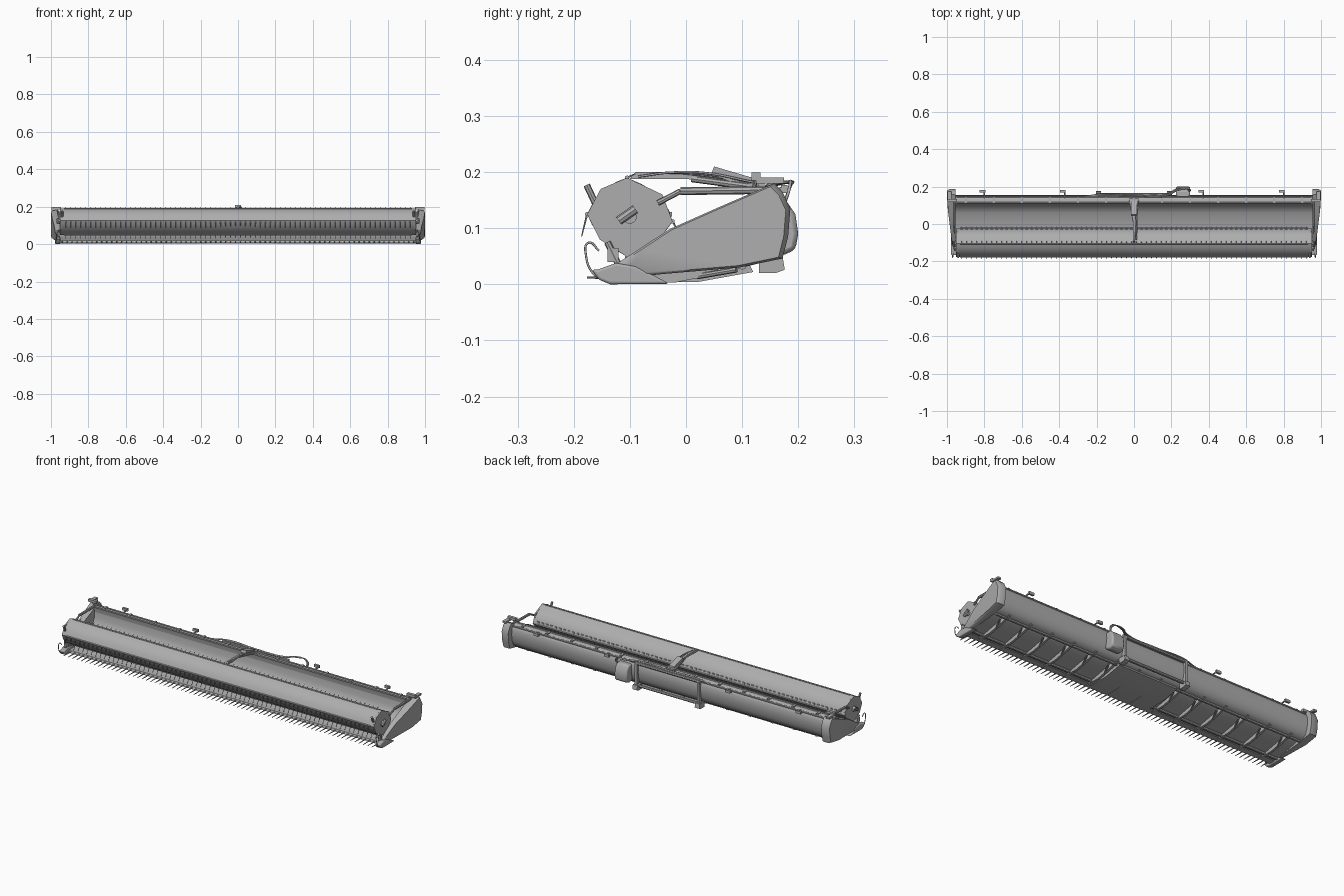
import bpy, bmesh, math
from mathutils import Vector, Matrix

cube = bpy.data.objects.get("Cube")
if cube:
    bpy.data.objects.remove(cube, do_unlink=True)

grey = bpy.data.materials.new("painted grey metal")
grey.use_nodes = True
grey.diffuse_color = (0.42, 0.42, 0.42, 1)
grey.node_tree.nodes["Principled BSDF"].inputs["Base Color"].default_value = (0.42, 0.42, 0.42, 1)


def finish(name, bm, angle=35):
    bmesh.ops.recalc_face_normals(bm, faces=bm.faces)
    mesh = bpy.data.meshes.new(name)
    bm.to_mesh(mesh)
    bm.free()
    mesh.materials.append(grey)
    mesh.shade_smooth()
    mesh.set_sharp_from_angle(angle=math.radians(angle))
    obj = bpy.data.objects.new(name, mesh)
    bpy.context.collection.objects.link(obj)
    return obj


def add_prism(bm, profile, x0, x1):
    a = [bm.verts.new((x0, y, z)) for y, z in profile]
    b = [bm.verts.new((x1, y, z)) for y, z in profile]
    bm.faces.new(a)
    bm.faces.new(b)
    for i in range(len(a)):
        j = (i + 1) % len(a)
        bm.faces.new((a[i], a[j], b[j], b[i]))


def add_rod(bm, p, q, r, r2=None, sides=8):
    p, q = Vector(p), Vector(q)
    d = q - p
    m = Matrix.Translation((p + q) / 2) @ d.to_track_quat('Z', 'Y').to_matrix().to_4x4()
    bmesh.ops.create_cone(bm, cap_ends=True, segments=sides, radius1=r,
                          radius2=r if r2 is None else r2, depth=d.length, matrix=m)


def add_box(bm, centre, size):
    m = Matrix.Translation(centre) @ Matrix.Diagonal((*size, 1))
    bmesh.ops.create_cube(bm, size=1, matrix=m)


def prism(name, profile, x0, x1, angle=35):
    bm = bmesh.new()
    add_prism(bm, profile, x0, x1)
    return finish(name, bm, angle)


def rods(name, segments, r, r2=None, sides=8):
    bm = bmesh.new()
    for p, q in segments:
        add_rod(bm, p, q, r, r2, sides)
    return finish(name, bm)


def hose(name, points, r):
    # Round hose following a smooth path
    curve = bpy.data.curves.new(name, 'CURVE')
    curve.dimensions = '3D'
    curve.bevel_depth = r
    curve.bevel_resolution = 2
    curve.use_fill_caps = True
    s = curve.splines.new('BEZIER')
    s.bezier_points.add(len(points) - 1)
    for bp, p in zip(s.bezier_points, points):
        bp.co = p
        bp.handle_left_type = bp.handle_right_type = 'AUTO'
    curve.resolution_u = 6
    curve.materials.append(grey)
    obj = bpy.data.objects.new(name, curve)
    bpy.context.collection.objects.link(obj)
    return obj


def steps(start, end, count):
    return [start + (end - start) * i / (count - 1) for i in range(count)]


# Reel: four bowed panels meeting at the tine bars
corners = [(-.105, .19), (-.024, .112), (-.105, .049), (-.176, .125)]
bulges = [(-.042, .16), (-.052, .074), (-.154, .08), (-.152, .17)]
reel = []
for i, c in enumerate(corners):
    n, b = corners[(i + 1) % 4], bulges[i]
    for t in steps(0, .8, 5):
        pull = [1.4 * b[k] - .2 * (c[k] + n[k]) for k in (0, 1)]
        reel.append(tuple((1 - t) ** 2 * c[k] + 2 * t * (1 - t) * pull[k] + t * t * n[k] for k in (0, 1)))
prism("reel_panels", reel, -.945, .945)
rods("reel_tine_bars", [((-.93, y, z), (.93, y, z)) for y, z in corners], .004)

# Tines along each bar
tips = [(-.09, .197), (-.014, .094), (-.118, .028), (-.186, .085)]
tines = []
for (y, z), (ty, tz) in zip(corners, tips):
    tines += [((x, y, z), (x, ty, tz)) for x in steps(-.92, .92, 70)]
rods("reel_tines", tines, .0022, .001, 5)

# Clips that hold the tines on the rear bar
bm = bmesh.new()
for x in steps(-.92, .92, 70):
    add_box(bm, (x, -.031, .125), (.014, .012, .008))
finish("reel_clips", bm)

# Reel end plates with hub
for side, tag in ((-1, "right"), (1, "left")):
    outline = []
    for c, b in zip(corners, bulges):
        outline += [c, b]
    prism(tag + "_reel_end_plate", outline, side * .945, side * .952, 20)
    bm = bmesh.new()
    add_rod(bm, (side * .945, -.1, .12), (side * .962, -.1, .12), .012, sides=16)
    add_rod(bm, (side * .962, -.12, .113), (side * .962, -.09, .134), .008)
    finish(tag + "_reel_hub", bm)

# Draper deck and curved inner wall as one bent sheet
deck = [(-.115, .014), (-.06, .022), (0, .034), (.06, .046), (.095, .07), (.112, .11), (.115, .166)]
sheet = deck + [(y + .006, z - .005) for y, z in reversed(deck)]
prism("draper_deck", sheet, -.955, .955, 50)

# Rounded rear wall with its top beam
back = [(.108, .168), (.132, .17), (.146, .162), (.153, .145), (.155, .115), (.15, .08),
        (.138, .052), (.115, .036), (.09, .035), (.11, .06), (.118, .12)]
prism("rear_wall", back, -.955, .955, 40)
rods("rear_top_pipes", [((-.95, .112, .169), (.95, .112, .169)),
                        ((-.95, .146, .163), (.95, .146, .163))], .005)

# Knife bar and long guard fingers
prism("knife_bar", [(-.12, .006), (-.114, .018), (-.09, .02), (-.085, .006)], -.955, .955)
rods("knife_guards", [((x, -.105, .012), (x, -.176, .012)) for x in steps(-.94, .94, 72)], .0045, .0015, 6)

# Under-frame arms and cross tubes
bm = bmesh.new()
for x in steps(-.88, .88, 14):
    add_prism(bm, [(-.11, .003), (-.11, .012), (.06, .04), (.12, .06), (.125, .036), (.05, .017), (-.02, .003)],
              x - .006, x + .006)
    add_rod(bm, (x, .02, .014), (x + .03, .09, .026), .005)
finish("underframe_arms", bm)
rods("underframe_tubes", [((-.95, .1, .034), (.95, .1, .034)), ((-.95, -.07, .012), (.95, -.07, .012))], .008)

# Centre feed pan below the deck
prism("centre_feed_pan", [(-.1, .004), (-.1, .014), (.11, .042), (.12, .022), (.02, .004)], -.17, .19)

# Open centre adapter frame on the rear
bm = bmesh.new()
for x in (-.19, .19):
    add_box(bm, (x, .156, .1), (.014, .02, .13))
    add_prism(bm, [(.13, .02), (.13, .05), (.172, .05), (.176, .026), (.16, .02)], x - .014, x + .014)
for z in (.045, .165):
    add_rod(bm, (-.2, .157, z), (.2, .157, z), .008)
finish("adapter_frame", bm)

# Drive housing beside the adapter
drive = prism("drive_housing", [(.14, .06), (.14, .15), (.178, .15), (.195, .125), (.2, .09), (.195, .062),
                                (.17, .05)], .225, .3)
bevel = drive.modifiers.new("soft_edges", 'BEVEL')
bevel.width = .008
bevel.segments = 2

# Centre reel arm: wide at the beam, narrow over the reel, with a valve block on top
bm = bmesh.new()
for s in (-1, 1):
    add_rod(bm, (s * .022, .13, .172), (0, .01, .188), .006)
add_prism(bm, [(.12, .172), (.12, .182), (0, .2), (-.09, .2), (-.1, .188), (0, .188)], -.005, .005)
add_prism(bm, [(.045, .196), (.05, .21), (.125, .188), (.13, .17), (.1, .175)], -.016, .016)
add_box(bm, (0, .125, .174), (.05, .03, .014))
finish("centre_reel_arm", bm)

# Hydraulic hoses over the reel arm and along the rear beam
for i in range(3):
    d = i * .005
    hose("reel_hose", [(.004 + d, -.085, .192), (.006 + d, -.03, .199), (.007 + d, .03, .194 + d / 2),
                       (.012 + d, .12, .182)], .002)
    hose("beam_hose", [(-.26 + d, .15, .165), (-.18, .15 + d, .176), (0, .148 + d, .174),
                       (.18, .152 + d, .178), (.23, .178 + d, .182), (.3 - d, .184, .17), (.29, .17, .13)], .0028)

# Rear lamp brackets, beam clamps and hose clips
bm = bmesh.new()
for x in (-.8, -.37, .37, .8):
    add_rod(bm, (x, .14, .165), (x, .175, .17), .004)
    add_box(bm, (x - .01, .175, .17), (.03, .012, .014))
for x in steps(-.9, .9, 13):
    add_box(bm, (x, .128, .17), (.012, .03, .008))
finish("rear_brackets", bm)

shield = [(-.125, .036), (-.085, .062), (-.03, .098), (.06, .138), (.157, .18), (.172, .165), (.186, .135),
          (.182, .085), (.172, .046), (.095, .03), (-.08, .015), (-.12, .015)]
for side, tag in ((-1, "right"), (1, "left")):
    # Tapered end shield: wide at the rear, narrow at the front
    bm = bmesh.new()
    rings = []
    for scale, edge in ((1, 0), (1, .75), (.94, 1)):
        ring = []
        for y, z in shield:
            width = .016 + .029 * min(1, max(0, (y + .13) / .25))
            cy, cz = .05, .085
            ring.append(bm.verts.new((side * (.955 + width * edge), cy + (y - cy) * scale,
                                      cz + (z - cz) * scale)))
        rings.append(ring)
    bm.faces.new(rings[0])
    bm.faces.new(rings[2])
    for a, b in zip(rings, rings[1:]):
        for i in range(len(a)):
            j = (i + 1) % len(a)
            bm.faces.new((a[i], a[j], b[j], b[i]))
    finish(tag + "_end_shield", bm, 45)

    # Crop divider shoe and guide hoop
    shoe = prism(tag + "_divider_shoe", [(-.168, .026), (-.158, .026), (-.125, .038), (-.09, .032), (-.05, .012),
                 (-.03, .001), (-.135, 0), (-.155, .008)], side * .95, side * .978)
    soft = shoe.modifiers.new("soft_edges", 'BEVEL')
    soft.width = .006
    soft.segments = 3
    hose(tag + "_divider_hoop", [(side * .966, -.155, .06), (side * .968, -.174, .074), (side * .97, -.178, .05),
                                 (side * .97, -.164, .018), (side * .968, -.14, .006)], .002)
    # Reel lift arm, front cylinder and divider strut
    bm = bmesh.new()
    add_rod(bm, (side * .962, .14, .168), (side * .962, -.01, .166), .007)
    add_rod(bm, (side * .962, -.01, .166), (side * .958, -.05, .145), .005)
    add_rod(bm, (side * .94, -.177, .177), (side * .94, -.155, .13), .006)
    add_rod(bm, (side * .957, -.14, .075), (side * .96, -.115, .025), .006)
    add_box(bm, (side * .957, -.13, .052), (.012, .02, .025))
    finish(tag + "_reel_lift_arm", bm)
    # Corner lamp on its stalk
    bm = bmesh.new()
    add_rod(bm, (side * .96, .12, .165), (side * .97, .125, .19), .004)
    add_box(bm, (side * .972, .125, .192), (.05, .016, .014))
    add_box(bm, (side * .987, .15, .185), (.02, .05, .01))
    finish(tag + "_corner_lamp", bm)
